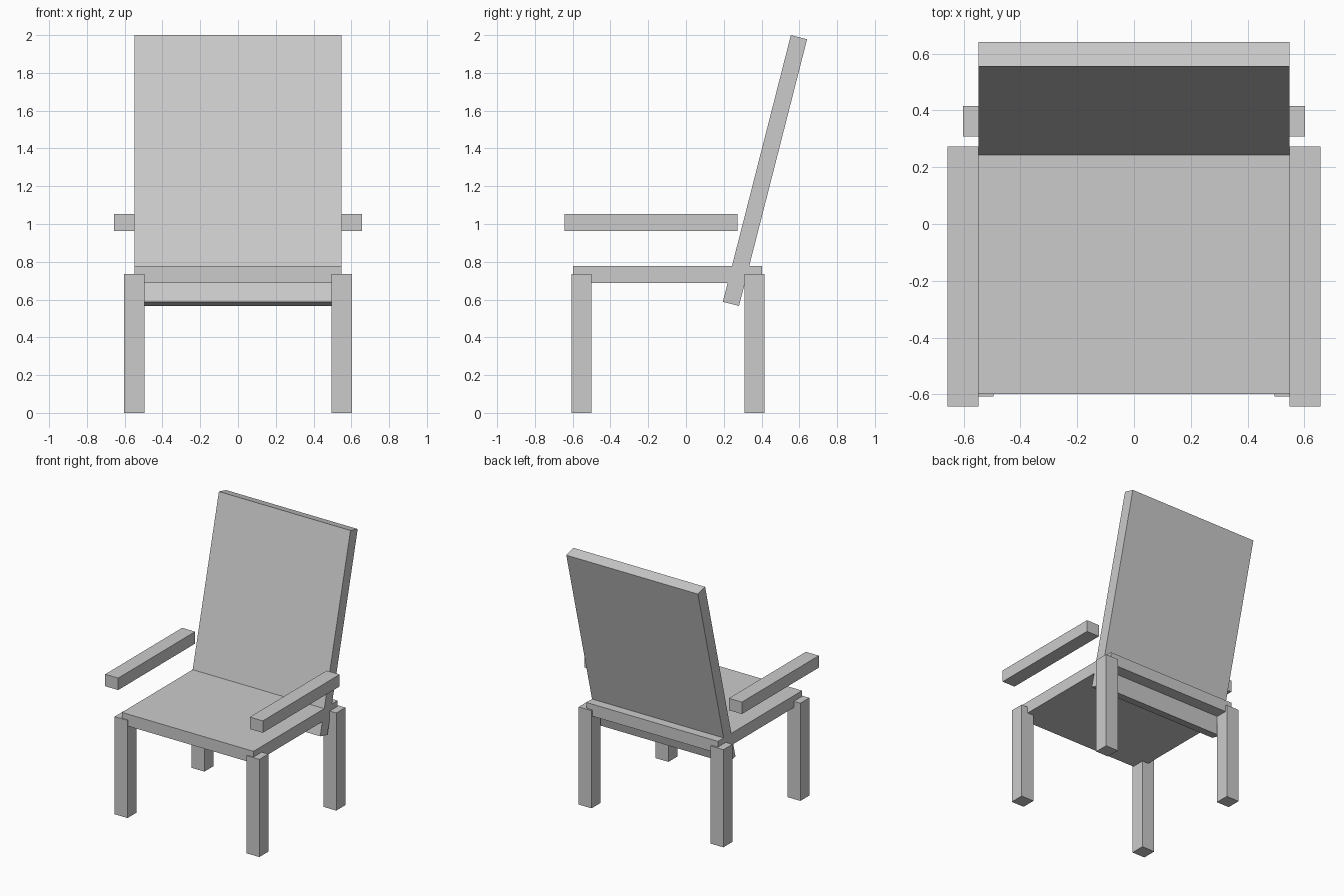
import bpy
from math import radians

if "Cube" in bpy.data.objects:
    bpy.data.objects.remove(bpy.data.objects["Cube"])


def box(name, center, size, tilt=0.0):
    bpy.ops.mesh.primitive_cube_add(size=1, location=center, rotation=(tilt, 0, 0))
    obj = bpy.context.object
    obj.name = name
    obj.scale = size
    bpy.ops.object.transform_apply(location=False, rotation=False, scale=True)
    return obj


# Seat slab
box("seat", (0, -0.098, 0.733), (1.096, 1.0, 0.09))

# Backrest leaning backwards, passing through the seat
box("backrest", (0, 0.418, 1.283), (1.096, 0.0885, 1.457), radians(-14.32))

# Legs and floating armrests on each side
for side, s in (("left", -1), ("right", 1)):
    box(f"front_leg_{side}", (s * 0.549, -0.553, 0.3675), (0.107, 0.107, 0.735))
    box(f"back_leg_{side}", (s * 0.549, 0.362, 0.3675), (0.107, 0.107, 0.735))
    box(f"armrest_{side}", (s * 0.602, -0.185, 1.008), (0.108, 0.915, 0.09))
